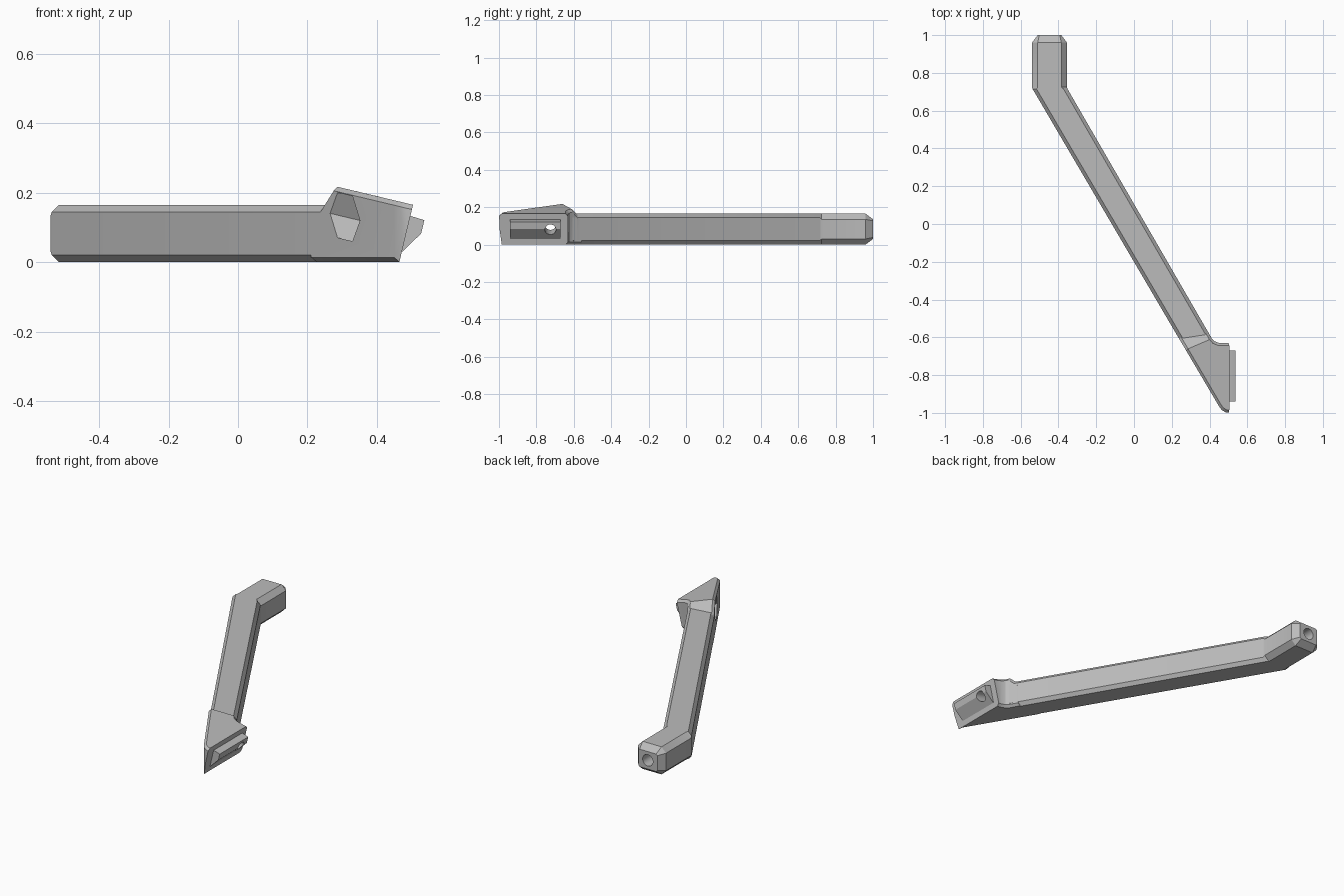
import bpy, bmesh, math
from mathutils import Matrix, Vector

if "Cube" in bpy.data.objects:
    bpy.data.objects.remove(bpy.data.objects["Cube"])

grey = bpy.data.materials.new("plain grey")
grey.use_nodes = True
colour = (0.5, 0.5, 0.5, 1)
grey.diffuse_color = colour
grey.node_tree.nodes["Principled BSDF"].inputs["Base Color"].default_value = colour

TILT = math.radians(13.4)
U = Vector((math.cos(TILT), 0, -math.sin(TILT)))   # out of the mounting face
V = Vector((math.sin(TILT), 0, math.cos(TILT)))    # up along the mounting face
HEIGHT = 0.165


def finish(bm, name):
    bmesh.ops.recalc_face_normals(bm, faces=bm.faces)
    mesh = bpy.data.meshes.new(name)
    bm.to_mesh(mesh)
    bm.free()
    obj = bpy.data.objects.new(name, mesh)
    bpy.context.collection.objects.link(obj)
    mesh.materials.append(grey)
    return obj


def prism(points, direction):
    bm = bmesh.new()
    face = bm.faces.new([bm.verts.new(p) for p in points])
    out = bmesh.ops.extrude_face_region(bm, geom=[face])["geom"]
    verts = [g for g in out if isinstance(g, bmesh.types.BMVert)]
    bmesh.ops.translate(bm, vec=direction, verts=verts)
    bmesh.ops.recalc_face_normals(bm, faces=bm.faces)
    return bm


def trim(bm, point, normal):
    geom = bm.verts[:] + bm.edges[:] + bm.faces[:]
    cut = bmesh.ops.bisect_plane(bm, geom=geom, plane_co=point, plane_no=normal,
                                 clear_outer=True)["geom_cut"]
    edges = [g for g in cut if isinstance(g, bmesh.types.BMEdge)]
    bmesh.ops.holes_fill(bm, edges=edges, sides=0)
    bmesh.ops.recalc_face_normals(bm, faces=bm.faces)


def rod(name, centre, axis, radius, length, sides):
    bm = bmesh.new()
    turn = Vector((0, 0, 1)).rotation_difference(axis).to_matrix().to_4x4()
    bmesh.ops.create_cone(bm, cap_ends=True, segments=sides, radius1=radius,
                          radius2=radius, depth=length,
                          matrix=Matrix.Translation(centre) @ turn)
    obj = finish(bm, name)
    obj.hide_render = True
    return obj


def drill(obj, cutters):
    bpy.ops.object.select_all(action="DESELECT")
    bpy.context.view_layer.objects.active = obj
    obj.select_set(True)
    for cutter in cutters:
        mod = obj.modifiers.new("drill", "BOOLEAN")
        mod.operation = "DIFFERENCE"
        mod.solver = "EXACT"
        mod.object = cutter
        bpy.ops.object.modifier_apply(modifier=mod.name)
    bpy.ops.object.shade_smooth_by_angle(angle=math.radians(25))


# Arm: chamfered sections lofted along y (y, left, right, bottom, top, chamfer)
sections = [
    (1.0, -0.51, -0.385, 0.03, 0.135, 0.008),
    (0.96, -0.54, -0.355, 0, HEIGHT, 0.03),
    (0.725, -0.54, -0.355, 0, HEIGHT, 0.03),
    (0.715, -0.537, -0.352, 0, HEIGHT, 0.021),
    (-0.62, 0.246, 0.42, 0, HEIGHT, 0.021),
]
bm = bmesh.new()
rings = []
for y, a, b, lo, hi, c in sections:
    outline = [(a + c, lo), (b - c, lo), (b, lo + c), (b, hi - c),
               (b - c, hi), (a + c, hi), (a, hi - c), (a, lo + c)]
    rings.append([bm.verts.new((x, y, z)) for x, z in outline])
for r, s in zip(rings, rings[1:]):
    for i in range(8):
        j = (i + 1) % 8
        bm.faces.new((r[i], r[j], s[j], s[i]))
bm.faces.new(rings[0])
bm.faces.new(rings[-1])
arm = finish(bm, "arm")

# Head: wedge footprint trimmed by the tilted face, tilted top and rear ramp
footprint = [(0.211, -0.56), (0.45, -0.965), (0.465, -0.985), (0.485, -0.997),
             (0.51, -1), (0.54, -1), (0.54, -0.63), (0.45, -0.63),
             (0.425, -0.62), (0.41, -0.604), (0.386, -0.56)]
bm = prism([(x, y, 0) for x, y in footprint], (0, 0, 0.3))
trim(bm, (0.465, 0, 0), U)
trim(bm, (0.275, 0, 0.22), V)
trim(bm, (0.32, -0.595, HEIGHT), Vector((-0.1, 0.65, 0.75)).normalized())
rim = []
for e in bm.edges:
    if len(e.link_faces) != 2:
        continue
    flat, wall = sorted(e.link_faces, key=lambda f: -abs(f.normal.z))
    middle = (e.verts[0].co + e.verts[1].co) / 2
    if (abs(flat.normal.z) > 0.5 and abs(wall.normal.z) < 0.2
            and wall.normal.dot(U) < 0.95 and middle.y < -0.565):
        rim.append(e)
bmesh.ops.bevel(bm, geom=rim, offset=0.018, offset_type="OFFSET", segments=1,
                affect="EDGES", clamp_overlap=True)
head = finish(bm, "head")

# Tongue: hooked rail on the mounting face
hook = [(0.46, 0.045), (0.474, 0.03), (0.528, 0.083), (0.537, 0.121),
        (0.498, 0.133), (0.47, 0.133)]
tongue = finish(prism([(x, -0.94, z) for x, z in hook], (0, 0.27, 0)), "tongue")

# Bolt hole with hexagonal pocket, and the blind hole in the rear end
axis_point = Vector((0.52, -0.725, 0.08))
bolt = rod("bolt_cutter", axis_point, U, 0.03, 0.5, 32)
pocket = rod("pocket_cutter", axis_point - U * 0.27, U, 0.073, 0.3, 6)
socket = rod("socket_cutter", Vector((-0.447, 1, 0.0825)), Vector((0, 1, 0)), 0.034, 0.3, 32)

drill(head, [pocket, bolt])
drill(tongue, [bolt])
drill(arm, [socket])
for cutter in (bolt, pocket, socket):
    bpy.data.objects.remove(cutter)
